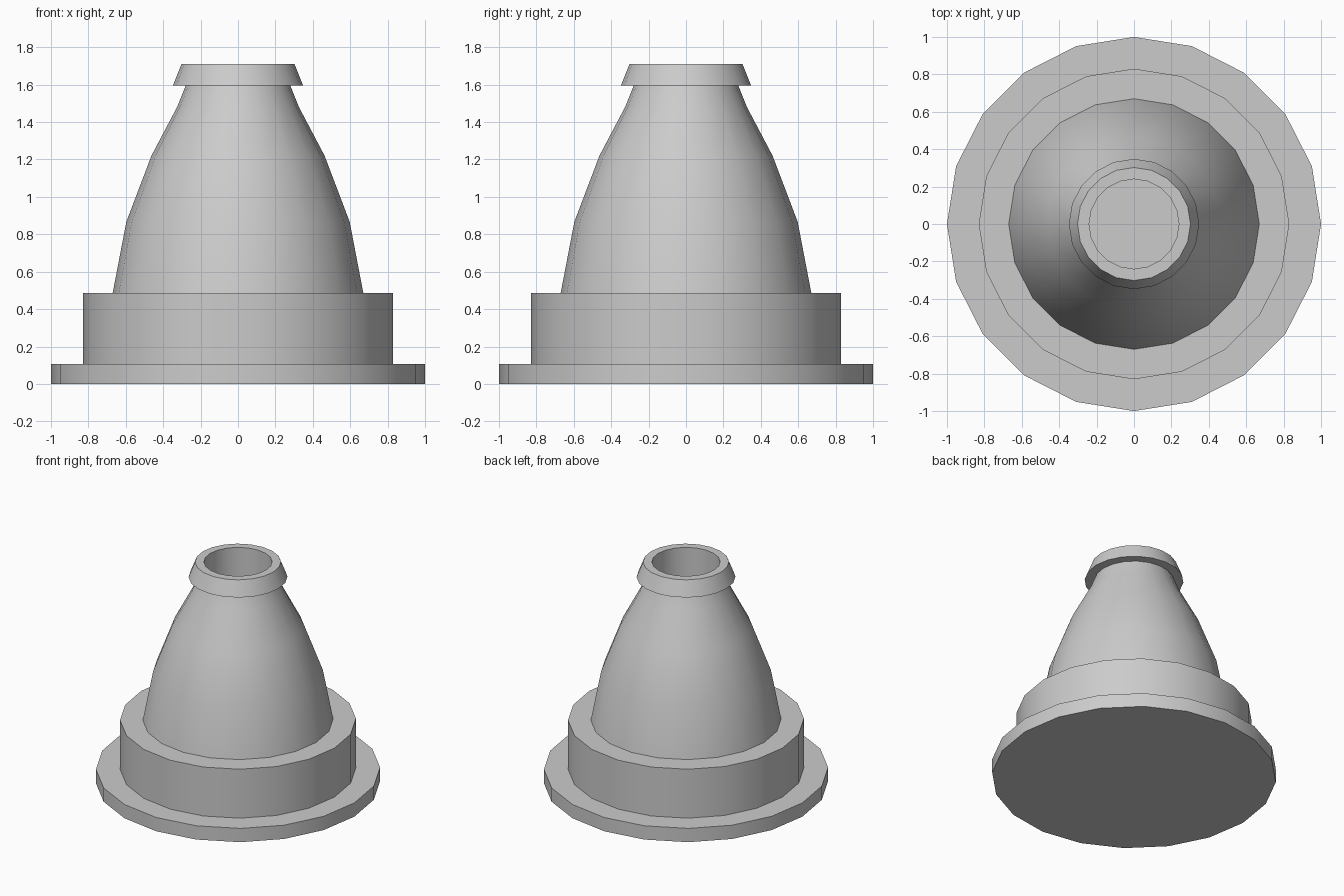
import bpy, bmesh, math

if "Cube" in bpy.data.objects:
    bpy.data.objects.remove(bpy.data.objects["Cube"])

SIDES = 20


def lathe(name, profile):
    """Revolve (radius, z) points, listed outward/upward, around the z axis."""
    bm = bmesh.new()
    rings = []
    for r, z in profile:
        if r == 0:
            rings.append([bm.verts.new((0, 0, z))] * SIDES)
        else:
            rings.append([bm.verts.new((r * math.cos(2 * math.pi * i / SIDES),
                                        r * math.sin(2 * math.pi * i / SIDES), z))
                          for i in range(SIDES)])
    for a, b in zip(rings, rings[1:]):
        for i in range(SIDES):
            j = (i + 1) % SIDES
            # dict.fromkeys drops the repeated centre vertex at a pole
            bm.faces.new(list(dict.fromkeys((a[i], a[j], b[j], b[i]))))
    mesh = bpy.data.meshes.new(name)
    bm.to_mesh(mesh)
    bm.free()
    obj = bpy.data.objects.new(name, mesh)
    bpy.context.collection.objects.link(obj)
    bpy.ops.object.select_all(action='DESELECT')
    obj.select_set(True)
    bpy.context.view_layer.objects.active = obj
    bpy.ops.object.shade_smooth_by_angle(angle=math.radians(32))
    return obj


# Wide disc on the ground, closed underneath
lathe("base_flange", [(0, 0), (1, 0), (1, 0.107), (0.83, 0.107)])

# Straight drum above the flange
lathe("base_drum", [(0.83, 0.107), (0.83, 0.487), (0.67, 0.487)])

# Tapering bell-shaped body
lathe("bell_body", [(0.67, 0.487), (0.597, 0.867), (0.463, 1.22),
                    (0.326, 1.48), (0.28, 1.595)])

# Flared collar with the open bore and its floor
lathe("top_collar", [(0.28, 1.595), (0.348, 1.595), (0.302, 1.711),
                     (0.24, 1.711), (0.24, 1.22), (0, 1.22)])
